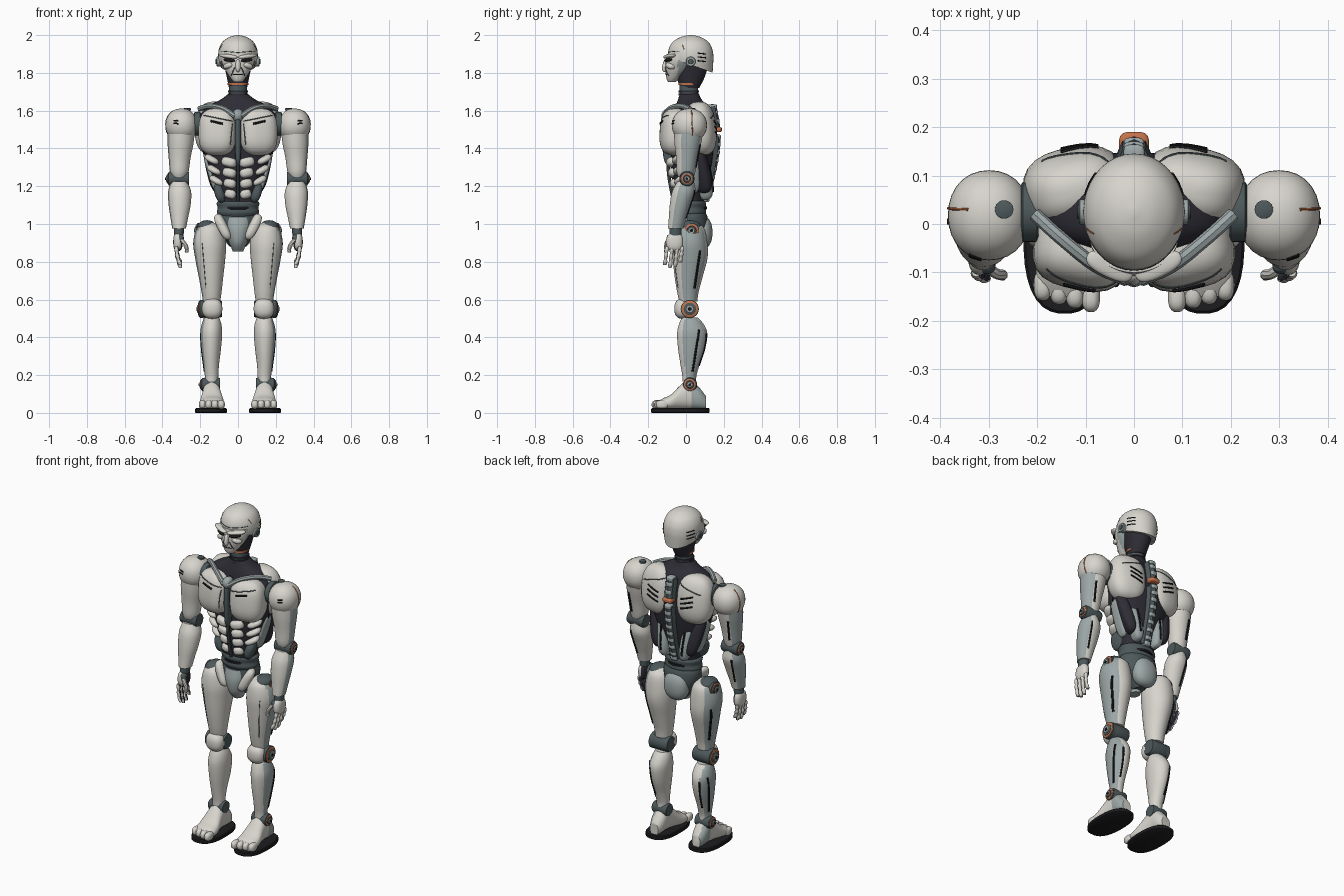
import bpy, bmesh, math
from mathutils import Vector, Matrix, Euler
from mathutils.bvhtree import BVHTree

cube = bpy.data.objects.get("Cube")
if cube:
    bpy.data.objects.remove(cube, do_unlink=True)

COLOURS = {"shell white": (.68, .66, .61), "panel grey": (.34, .39, .39), "joint slate": (.075, .1, .105),
           "underbody dark": (.028, .026, .036), "black": (.012, .012, .014), "orange": (.55, .17, .07)}
WHITE, GREY, SLATE, DARK, BLACK, ORANGE = COLOURS
MATS = {}
for label, rgb in COLOURS.items():
    m = bpy.data.materials.new(label)
    m.use_nodes = True
    m.diffuse_color = (*rgb, 1)
    bsdf = next(n for n in m.node_tree.nodes if n.type == 'BSDF_PRINCIPLED')
    bsdf.inputs["Base Color"].default_value = (*rgb, 1)
    bsdf.inputs["Roughness"].default_value = .5
    MATS[label] = m
parts = []


def finish(bm, name, mat, rule=None):
    """Turn a bmesh into an object; rule(centre, normal) may recolour faces."""
    bmesh.ops.recalc_face_normals(bm, faces=bm.faces[:])
    bm.normal_update()
    mesh = bpy.data.meshes.new(name)
    used = [mat]
    for f in bm.faces:
        pick = (rule(f.calc_center_median(), f.normal) if rule else None) or mat
        if pick not in used:
            used.append(pick)
        f.material_index = used.index(pick)
    bm.to_mesh(mesh)
    bm.free()
    for u in used:
        mesh.materials.append(MATS[u])
    ob = bpy.data.objects.new(name, mesh)
    bpy.context.collection.objects.link(ob)
    parts.append(ob)
    return ob


def spline(rows, steps):
    out = []
    for i in range(len(rows) - 1):
        quad = [rows[max(i - 1, 0)], rows[i], rows[i + 1], rows[min(i + 2, len(rows) - 1)]]
        for k in range(steps):
            t = k / steps
            out.append([.5 * (2 * b + (c - a) * t + (2 * a - 5 * b + 4 * c - d) * t * t
                              + (3 * b - a - 3 * c + d) * t ** 3) for a, b, c, d in zip(*quad)])
    return out + [list(rows[-1])]


def skin(bm, rings):
    loops = [[bm.verts.new(p) for p in ring] for ring in rings]
    for a, b in zip(loops, loops[1:]):
        for i in range(len(a)):
            j = (i + 1) % len(a)
            bm.faces.new((a[i], a[j], b[j], b[i]))
    bm.faces.new(loops[0])
    bm.faces.new(loops[-1])


def loft(name, rows, mat, rule=None, axis='Z', p=2.0, steps=5, seg=36):
    """Rows are (position along axis, two centre offsets, two radii)."""
    order = {'X': (0, 1, 2), 'Y': (1, 0, 2), 'Z': (1, 2, 0)}[axis]
    rings = []
    for a, cu, cv, ru, rv in spline(rows, steps):
        ring = []
        for i in range(seg):
            c, s = math.cos(math.tau * i / seg), math.sin(math.tau * i / seg)
            k = (abs(c) ** p + abs(s) ** p) ** (-1 / p)
            local = (a, cu + ru * c * k, cv + rv * s * k)
            ring.append([local[o] for o in order])
        rings.append(ring)
    bm = bmesh.new()
    skin(bm, rings)
    return finish(bm, name, mat, rule)


def blob(name, loc, size, mat, rot=(0, 0, 0), p=2.5, rule=None):
    """Rounded block or ellipsoid."""
    bm = bmesh.new()
    bmesh.ops.create_uvsphere(bm, u_segments=28, v_segments=18, radius=1)
    for v in bm.verts:
        v.co *= sum(abs(c) ** p for c in v.co) ** (-1 / p)
    bm.transform(Matrix.LocRotScale(Vector(loc), Euler(rot), Vector(size)))
    return finish(bm, name, mat, rule)


def tube(name, pts, r, mat, steps=5):
    pts = [Vector(q) for q in spline(pts, steps)]
    rings = []
    for i, q in enumerate(pts):
        turn = (pts[min(i + 1, len(pts) - 1)] - pts[max(i - 1, 0)]).to_track_quat('Z', 'Y')
        rings.append([q + turn @ Vector((r * math.cos(math.tau * k / 8), r * math.sin(math.tau * k / 8), 0))
                      for k in range(8)])
    bm = bmesh.new()
    skin(bm, rings)
    return finish(bm, name, mat)


def seam(name, a, b, target, d, r=.004, mat=BLACK):
    """Thin line laid on a target surface by projecting along d."""
    me = target.data
    tree = BVHTree.FromPolygons([v.co for v in me.vertices], [tuple(f.vertices) for f in me.polygons])
    hits = [tree.ray_cast(Vector(a).lerp(Vector(b), i / 10), Vector(d))[0] for i in range(11)]
    hits = [h for h in hits if h]
    if len(hits) > 2:
        tube(name, hits, r, mat, 1)


def disc(name, loc, r, half, mat, axis='X'):
    i = 'XYZ'.index(axis)
    u, v = [c for k, c in enumerate(loc) if k != i]
    rows = [(loc[i] + half * h, u, v, r * k, r * k) for h, k in ((-1, .9), (-.8, 1), (.8, 1), (1, .9))]
    loft(name, rows, mat, axis=axis, steps=1)


def hub(name, loc, r):
    for i, (k, m) in enumerate(((1, SLATE), (.9, ORANGE), (.68, SLATE), (.45, GREY), (.2, BLACK))):
        disc(f"{name}_ring_{i}", (loc[0] + .004 * i, *loc[1:]), r * k, .012, m)


def outer_grey(c, n):
    return GREY if n.x > .5 and n.y > -.5 else None


LEFT, BACK, FRONT = (-1, 0, 0), (0, -1, 0), (0, 1, 0)

# Head: cut skull shell, face, nape, ears
skull = loft("skull", [(1.79, 0, .03, .085, .11), (1.85, 0, .028, .1, .116), (1.89, 0, .025, .105, .12),
                       (1.93, 0, .024, .1, .114), (1.965, 0, .024, .081, .093), (1.99, 0, .025, .045, .052),
                       (2, 0, .025, .006, .008)], WHITE)
bm = bmesh.new()
bm.from_mesh(skull.data)
bmesh.ops.bisect_plane(bm, geom=bm.verts[:] + bm.edges[:] + bm.faces[:], plane_co=(0, .145, 1.8),
                       plane_no=(0, -.03, -.085), clear_outer=True)
bmesh.ops.holes_fill(bm, edges=[e for e in bm.edges if e.is_boundary], sides=0)
bm.to_mesh(skull.data)
bm.free()
face = loft("face", [(1.752, 0, -.075, .022, .02), (1.765, 0, -.07, .034, .032), (1.79, 0, -.055, .052, .052),
                     (1.82, 0, -.04, .07, .07), (1.86, 0, -.03, .088, .08), (1.9, 0, -.02, .093, .08)],
            WHITE, lambda c, n: GREY if c.y > -.045 and c.z < 1.87 else None)
loft("nape", [(1.72, 0, .02, .048, .05), (1.78, 0, .025, .06, .075), (1.85, 0, .03, .075, .09)], DARK)
blob("nose", (0, -.108, 1.838), (.013, .017, .034), WHITE, (-.2, 0, 0))
blob("left_eye", (.045, -.092, 1.868), (.034, .017, .009), BLACK, (0, -.1, .5))
blob("left_brow", (.05, -.087, 1.888), (.052, .023, .011), WHITE, (0, -.12, .45))
blob("left_cheek", (.047, -.078, 1.838), (.03, .028, .016), WHITE, (0, .3, .5))
seam("mouth", (-.026, -1, 1.791), (.026, -1, 1.791), face, FRONT, .003)
seam("left_cheek_seam", (.018, -1, 1.83), (.036, -1, 1.785), face, FRONT, .003, SLATE)
seam("left_brow_seam", (.0, -1, 1.908), (.09, -1, 1.915), skull, FRONT, .002, SLATE)
seam("left_temple_mark", (1, -.02, 1.95), (1, -.01, 1.925), skull, LEFT, .002, ORANGE)
for i in range(3):
    seam(f"left_skull_vent_{i}", (1, .06, 1.905 - .02 * i), (1, .105, 1.9 - .02 * i), skull, LEFT, .003)
disc("left_ear", (.1, .025, 1.86), .026, .014, GREY)
disc("left_ear_core", (.112, .025, 1.86), .014, .006, SLATE)

# Neck
loft("neck", [(1.62, 0, .015, .055, .055), (1.68, 0, .015, .048, .05), (1.77, 0, .015, .048, .05)], SLATE)
for i, z in enumerate((1.668, 1.685, 1.702)):
    disc(f"neck_ring_{i}", (0, .015, z), .054, .006, DARK, 'Z')
disc("neck_orange_ring", (0, .015, 1.742), .055, .006, ORANGE, 'Z')

# Torso core and waist
loft("torso_core", [(1.07, 0, .02, .1, .072), (1.15, 0, .02, .105, .08), (1.25, 0, .025, .135, .1),
                    (1.38, 0, .032, .18, .113), (1.5, 0, .035, .203, .112), (1.57, 0, .035, .205, .1),
                    (1.62, 0, .03, .165, .085), (1.66, 0, .02, .09, .062), (1.69, 0, .018, .05, .05)], DARK, p=2.3)
loft("waist_belt", [(1.04, 0, .022, .1, .075), (1.06, 0, .022, .112, .085), (1.085, 0, .022, .108, .082),
                    (1.11, 0, .022, .113, .084), (1.125, 0, .022, .1, .075)], SLATE)
disc("waist_band", (0, .022, 1.085), .09, .008, BLACK, 'Z')

# Chest and abdomen plates
pec = blob("left_chest_plate", (.107, -.052, 1.487), (.1, .083, .125), WHITE, (-.06, 0, .2), 2.9)
blob("sternum", (0, -.085, 1.46), (.016, .04, .15), SLATE, p=3)
blob("collar_notch", (0, -.095, 1.575), (.03, .035, .035), GREY, p=2)
tube("left_collar_bar", [(.015, -.115, 1.57), (.08, -.085, 1.612), (.15, -.03, 1.625), (.205, .02, 1.61)], .014, GREY)
seam("left_chest_slot", (.08, -1, 1.53), (.145, -1, 1.545), pec, FRONT, .006)
seam("left_chest_curve", (.03, -1, 1.545), (.18, -1, 1.575), pec, FRONT, .003, SLATE)
seam("left_chest_edge", (.03, -1, 1.53), (.04, -1, 1.42), pec, FRONT, .003, SLATE)
for i in range(4):
    z = 1.327 - .056 * i
    blob(f"left_abdomen_plate_{i}", (.046 - .003 * i, -.066 + .01 * i, z), (.041 - .003 * i, .038, .026),
         WHITE, (0, -.22, .2), 2.8)
    if i < 3:
        blob(f"left_rib_plate_{i}", (.132 - .013 * i, -.028 + .006 * i, z + .015), (.045, .045, .019),
             WHITE, (0, -.45, .5))
tube("abdomen_line", [(0, -.098, 1.36), (0, -.09, 1.25), (0, -.066, 1.12)], .009, SLATE)
blob("left_oblique", (.092, -.012, 1.165), (.028, .05, .055), SLATE, (0, .3, .3))
blob("left_flank_panel", (.14, .04, 1.27), (.02, .035, .11), GREY, (0, .3, 0), 3)
blob("left_flank_strip", (.158, .035, 1.3), (.006, .008, .09), BLACK, (0, .3, 0))

# Back plates and spine
shoulder_blade = blob("left_back_plate", (.122, .078, 1.505), (.106, .078, .143), WHITE, (.1, 0, -.2), 2.6)
for i in range(3):
    z = 1.52 - .028 * i
    seam(f"left_back_slot_{i}", (.075, 1, z), (.15, 1, z + .025), shoulder_blade, BACK, .005)
seam("left_back_edge", (.05, 1, 1.6), (.19, 1, 1.56), shoulder_blade, BACK, .003, SLATE)
lower = blob("left_lower_back_plate", (.075, .088, 1.25), (.034, .045, .125), GREY, (.15, .15, -.2), 3)
seam("left_lower_back_slot", (.08, 1, 1.33), (.07, 1, 1.17), lower, BACK, .006)
blob("left_lat_plate", (.125, .075, 1.29), (.035, .05, .13), DARK, (.1, .3, -.5), 3)
curve = spline([(0, .14, 1.62), (0, .16, 1.5), (0, .155, 1.38), (0, .13, 1.25), (0, .1, 1.13)], 3)
tube("spine_column", [(x, y - .012, z) for x, y, z in curve], .034, SLATE, 1)
for i, q in enumerate(curve):
    hot = i == 3
    blob(f"vertebra_{i}", q, (.031 if hot else .022, .03 if hot else .024, .014), ORANGE if hot else GREY, p=4)

# Pelvis
loft("pelvis_core", [(.87, 0, .03, .03, .05), (.92, 0, .03, .07, .085), (.98, 0, .03, .105, .09),
                     (1.04, 0, .03, .113, .083), (1.07, 0, .025, .1, .072)], SLATE)
loft("pelvis_front", [(.855, 0, .005, .028, .035), (.9, 0, -.008, .045, .055), (.97, 0, -.012, .065, .06),
                      (1.035, 0, .005, .082, .062)], GREY)
blob("left_pelvis_plate", (.078, -.028, .985), (.026, .04, .075), WHITE, (0, .5, .35), 2.8)
blob("pelvis_back", (0, .088, .955), (.075, .052, .085), GREY, p=2.3)

# Legs
thigh = loft("left_thigh", [(1.005, .15, .02, .035, .04), (.975, .15, .02, .07, .078), (.9, .15, .02, .087, .093),
                            (.82, .147, .022, .08, .092), (.72, .143, .014, .065, .074),
                            (.64, .14, .01, .053, .057), (.59, .14, .012, .046, .048)], WHITE, outer_grey)
seam("left_thigh_stripe", (1, .075, .86), (1, .045, .66), thigh, LEFT, .007)
seam("left_thigh_front_seam", (.19, -1, .9), (.17, -1, .66), thigh, FRONT, .002, SLATE)
blob("left_hip_cap", (.165, .02, .985), (.05, .06, .035), SLATE, p=2)
hub("left_hip", (.205, .03, .965), .04)
disc("left_knee_joint", (.142, .022, .55), .046, .058, SLATE)
blob("left_knee_cap", (.137, -.018, .552), (.054, .044, .054), WHITE, p=2.4)
hub("left_knee", (.192, .02, .55), .048)
shin = loft("left_shin", [(.505, .14, .02, .04, .042), (.47, .14, .028, .052, .065), (.42, .142, .033, .058, .08),
                          (.34, .142, .03, .052, .072), (.26, .142, .022, .042, .052),
                          (.2, .14, .018, .036, .038), (.165, .14, .018, .034, .036)], WHITE, outer_grey)
seam("left_shin_stripe", (1, .07, .44), (1, .035, .22), shin, LEFT, .006)
seam("left_calf_slot", (.165, 1, .42), (.155, 1, .25), shin, BACK, .005)
disc("left_ankle_joint", (.14, .022, .15), .037, .045, SLATE)
hub("left_ankle", (.18, .02, .15), .034)

# Feet
loft("left_sole", [(0, .143, -.03, .08, .15), (.004, .143, -.03, .085, .155), (.02, .143, -.03, .085, .155),
                   (.025, .143, -.03, .08, .15)], BLACK, p=2.5, steps=1)
loft("left_foot", [(-.15, .138, .04, .05, .02), (-.12, .138, .048, .063, .03), (-.08, .138, .057, .063, .04),
                   (-.03, .139, .083, .052, .063), (.02, .14, .1, .045, .078), (.07, .14, .077, .042, .057),
                   (.105, .14, .055, .028, .035)], WHITE,
     lambda c, n: GREY if c.y > .03 and n.x > .3 else None, 'Y', 2.3)
for i in range(4):
    blob(f"left_toe_{i}", (.089 + .033 * i, -.15 + .008 * i, .044), (.019, .032, .024), WHITE)

# Arms
shoulder = blob("left_shoulder", (.299, .018, 1.523), (.085, .093, .088), WHITE, p=2.15)
disc("left_shoulder_joint", (.215, .025, 1.53), .062, .018, SLATE)
disc("left_shoulder_port", (.268, .03, 1.607), .019, .006, SLATE, 'Z')
seam("left_shoulder_seam", (1, .03, 1.6), (1, .035, 1.45), shoulder, LEFT, .003, ORANGE)
for i in range(2):
    seam(f"left_shoulder_mark_{i}", (.315, -1, 1.545 - .014 * i), (.34, -1, 1.548 - .014 * i), shoulder, FRONT, .004)
arm = loft("left_upper_arm", [(1.5, .3, .015, .072, .078), (1.43, .304, .01, .069, .071), (1.35, .309, .005, .058, .058),
                              (1.28, .311, 0, .05, .05), (1.25, .312, 0, .04, .042)], WHITE, outer_grey)
seam("left_upper_arm_slot", (.33, 1, 1.42), (.325, 1, 1.3), arm, BACK, .006)
disc("left_elbow_joint", (.314, .005, 1.24), .04, .054, SLATE)
hub("left_elbow", (.358, .005, 1.24), .032)
forearm = loft("left_forearm", [(1.225, .312, -.002, .043, .044), (1.17, .309, -.012, .061, .062),
                                (1.1, .309, -.03, .058, .056), (1.03, .311, -.045, .046, .046),
                                (.975, .312, -.055, .036, .04)], WHITE, outer_grey)
seam("left_forearm_slot", (.335, 1, 1.18), (.325, 1, 1.03), forearm, BACK, .005)
loft("left_wrist", [(.99, .312, -.055, .028, .032), (.94, .314, -.057, .026, .032)], SLATE)


# Hands: pale backs, dark palms and knuckles
def palm_dark(c, n):
    return DARK if n.x < -.2 and n.y > -.6 else None


blob("left_palm", (.318, -.06, .905), (.025, .045, .05), WHITE, rule=palm_dark)
for i in range(4):
    y, drop = -.1 + .027 * i, (.098, .112, .108, .085)[i]
    rows = []
    for k in range(7):
        t, r = k / 6, .0085 if k % 2 == 0 else .0118
        rows.append((.88 - drop * t, .326 - .022 * t * t, y - .012 * t, r, r))
    loft(f"left_finger_{i}", rows, WHITE, palm_dark, steps=3, seg=14)
tube("left_thumb", [(.308, -.085, .925), (.285, -.102, .9), (.272, -.105, .872), (.272, -.106, .85)], .011, WHITE)
blob("left_thumb_base", (.304, -.085, .92), (.018, .018, .025), SLATE)

# Mirror every left part to the right
for ob in [o for o in parts if o.name.startswith("left_")]:
    mesh = ob.data.copy()
    mesh.transform(Matrix.Scale(-1, 4, (1, 0, 0)))
    mesh.flip_normals()
    twin = bpy.data.objects.new(ob.name.replace("left_", "right_", 1), mesh)
    bpy.context.collection.objects.link(twin)
    parts.append(twin)

# Smooth shading with sharp rims
bpy.ops.object.select_all(action='DESELECT')
for ob in parts:
    ob.select_set(True)
bpy.context.view_layer.objects.active = parts[0]
bpy.ops.object.shade_smooth_by_angle(angle=math.radians(40))
